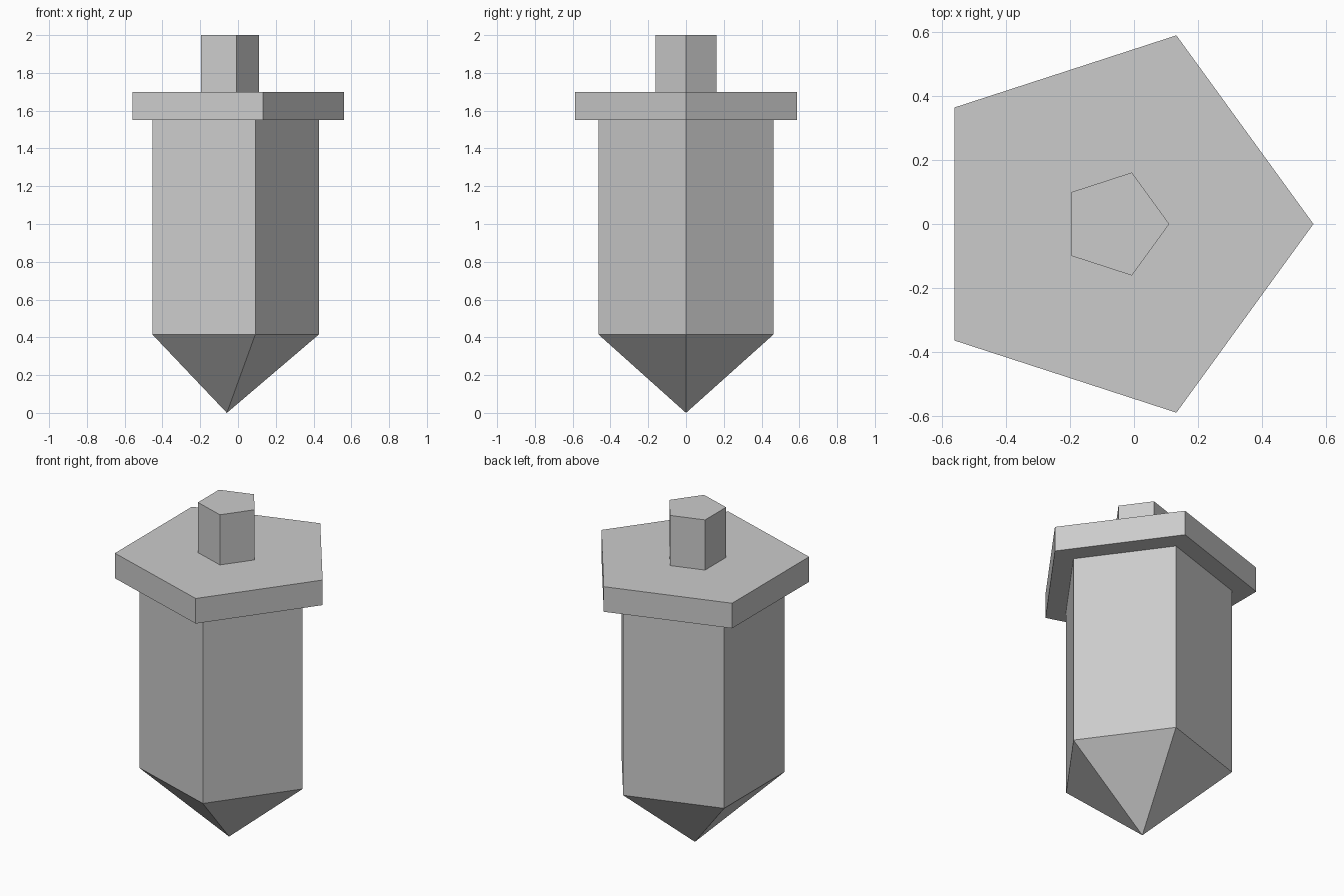
import bpy
from math import cos, sin, tau

cube = bpy.data.objects.get("Cube")
if cube:
    bpy.data.objects.remove(cube, do_unlink=True)

SIDES = 5
AXIS_X = -0.059  # the pentagon's axis sits off the centre of its bounds

grey = bpy.data.materials.new("plain grey")
grey.use_nodes = True
colour = (0.6, 0.6, 0.6, 1)
grey.diffuse_color = colour
grey.node_tree.nodes["Principled BSDF"].inputs["Base Color"].default_value = colour


def ring(radius, z):
    return [(radius * cos(tau * i / SIDES), radius * sin(tau * i / SIDES), z)
            for i in range(SIDES)]


def add_part(name, verts, faces):
    mesh = bpy.data.meshes.new(name)
    mesh.from_pydata(verts, [], faces)
    mesh.materials.append(grey)
    obj = bpy.data.objects.new(name, mesh)
    obj.location.x = AXIS_X
    bpy.context.collection.objects.link(obj)


def prism(name, radius, bottom, top):
    sides = [(i, (i + 1) % SIDES, (i + 1) % SIDES + SIDES, i + SIDES)
             for i in range(SIDES)]
    caps = [tuple(reversed(range(SIDES))), tuple(range(SIDES, 2 * SIDES))]
    add_part(name, ring(radius, bottom) + ring(radius, top), sides + caps)


# Five-sided barrel, overhanging collar and top stem
prism("barrel", 0.487, 0.415, 1.55)
prism("collar", 0.619, 1.55, 1.70)
prism("stem", 0.169, 1.70, 2.0)

# Pointed tip below the barrel
tip_faces = [((i + 1) % SIDES, i, SIDES) for i in range(SIDES)]
add_part("tip", ring(0.487, 0.415) + [(0, 0, 0)],
         tip_faces + [tuple(range(SIDES))])
